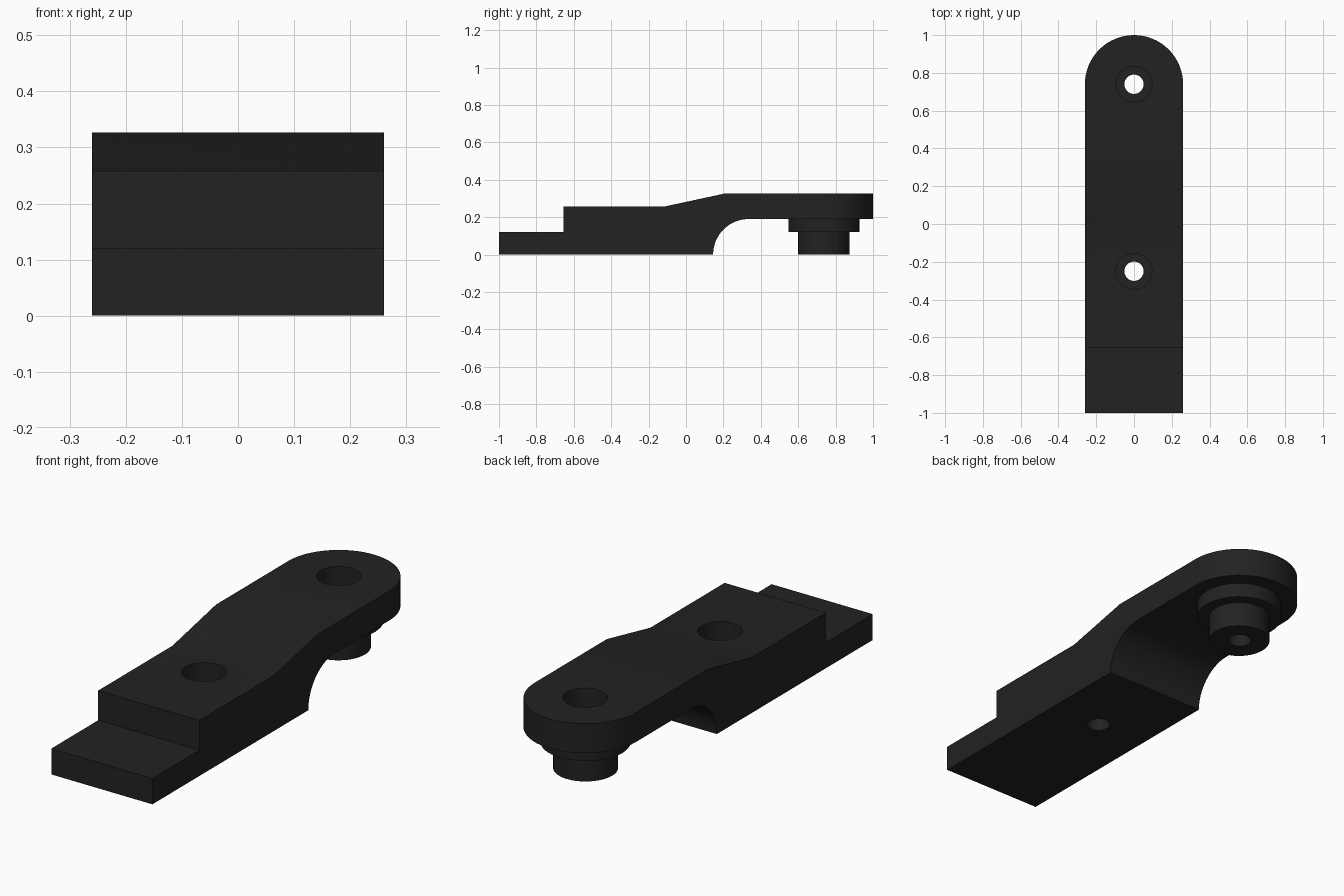
import bpy, bmesh, math

if "Cube" in bpy.data.objects:
    bpy.data.objects.remove(bpy.data.objects["Cube"])

W, YB, YF = 0.26, 0.74, -0.25   # half width, rear and front hole positions

black = bpy.data.materials.new("matte black")
black.diffuse_color = (0.016, 0.016, 0.016, 1)
black.use_nodes = True
black.node_tree.nodes["Principled BSDF"].inputs["Base Color"].default_value = black.diffuse_color


def finish(name, bm):
    bmesh.ops.recalc_face_normals(bm, faces=bm.faces)
    me = bpy.data.meshes.new(name)
    bm.to_mesh(me)
    bm.free()
    ob = bpy.data.objects.new(name, me)
    bpy.context.collection.objects.link(ob)
    me.materials.append(black)
    return ob


def extrude(name, pts, vec):
    bm = bmesh.new()
    f = bm.faces.new([bm.verts.new(p) for p in pts])
    r = bmesh.ops.extrude_face_region(bm, geom=[f])
    vs = [g for g in r["geom"] if isinstance(g, bmesh.types.BMVert)]
    bmesh.ops.translate(bm, verts=vs, vec=vec)
    return finish(name, bm)


def cylinder(name, y, r, z0, z1, n=48):
    pts = [(r * math.cos(2 * math.pi * i / n), y + r * math.sin(2 * math.pi * i / n), z0)
           for i in range(n)]
    return extrude(name, pts, (0, 0, z1 - z0))


def boolean(ob, tool, op):
    m = ob.modifiers.new(op.lower(), 'BOOLEAN')
    m.operation, m.object, m.solver = op, tool, 'EXACT'
    bpy.context.view_layer.objects.active = ob
    bpy.ops.object.modifier_apply(modifier=m.name)
    bpy.data.objects.remove(tool, do_unlink=True)


# Side profile with stepped tongue, ramp and quarter-round underside
side = [(-1, 0), (-1, .12), (-.655, .12), (-.655, .258), (-.11, .258),
        (.21, .327), (1.05, .327), (1.05, .19)]
side += [(.335 - .19 * math.sin(a), .19 * math.cos(a))
         for a in (math.pi / 2 * i / 16 for i in range(17))]
arm = extrude("clamp_arm", [(-W, y, z) for y, z in side], (2 * W, 0, 0))

# Rounded rear end
plan = [(-W, -1.1, -.1), (W, -1.1, -.1)]
plan += [(W * math.cos(math.pi * i / 32), YB + W * math.sin(math.pi * i / 32), -.1)
         for i in range(33)]
boolean(arm, extrude("outline", plan, (0, 0, 1)), 'INTERSECT')

# Stepped boss under the rear end
boolean(arm, cylinder("boss_flange", YB - .003, .19, .12, .25), 'UNION')
boolean(arm, cylinder("boss_pin", YB - .003, .137, 0, .22), 'UNION')

# Counterbored screw holes
for y, top in ((YB, .327), (YF, .258)):
    boolean(arm, cylinder("screw_hole", y, .051, -.1, .5), 'DIFFERENCE')
    boolean(arm, cylinder("counterbore", y, .095, top - .1, .5), 'DIFFERENCE')

bpy.ops.object.select_all(action='DESELECT')
arm.select_set(True)
bpy.context.view_layer.objects.active = arm
bpy.ops.object.shade_smooth_by_angle(angle=math.radians(30))
